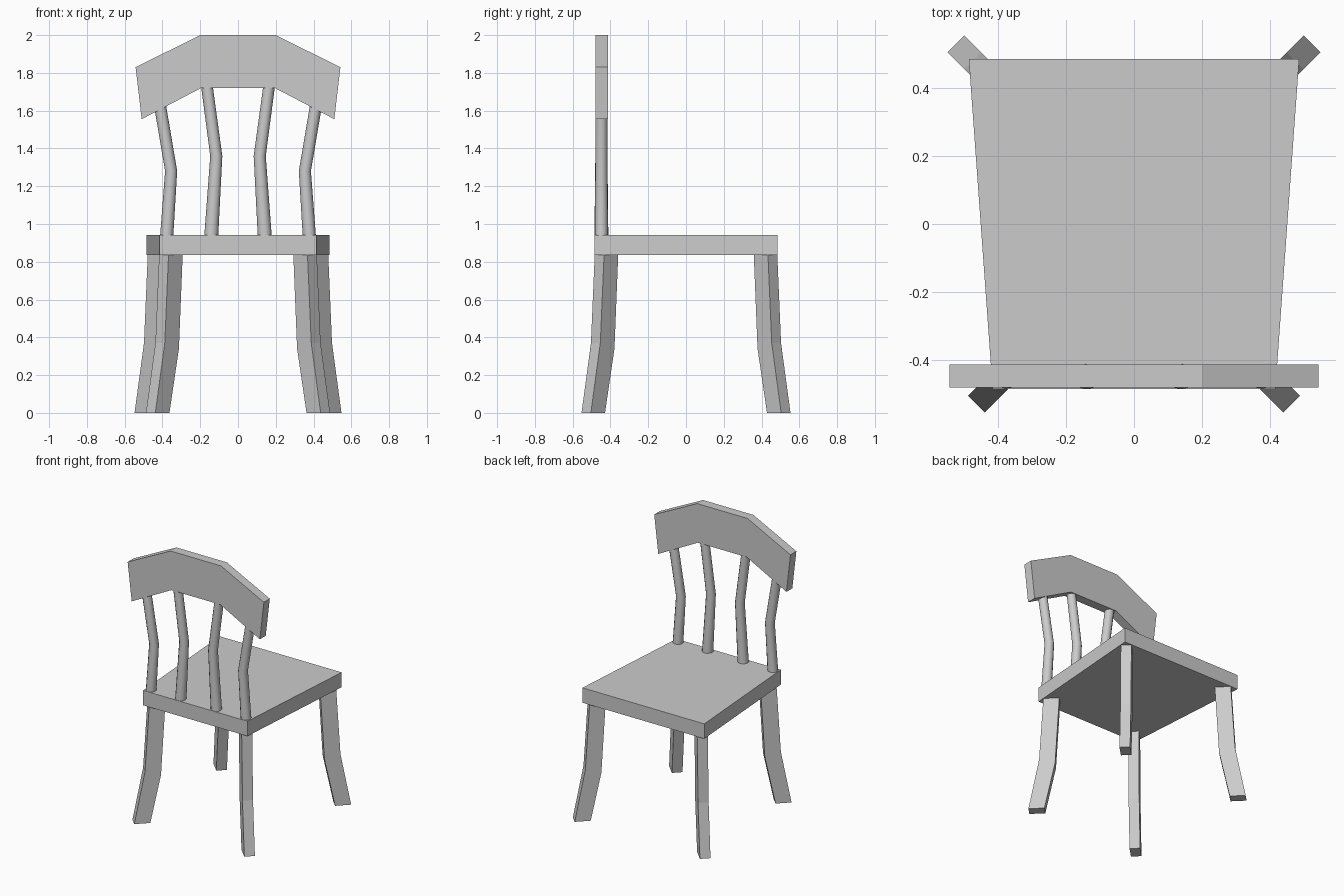
import bpy, bmesh, math
from mathutils import Vector

if "Cube" in bpy.data.objects:
    bpy.data.objects.remove(bpy.data.objects["Cube"])


def loft(name, rings, smooth=False):
    """Closed solid through a list of equal-length point rings."""
    bm = bmesh.new()
    vs = [[bm.verts.new(p) for p in ring] for ring in rings]
    n = len(vs[0])
    for lo, hi in zip(vs, vs[1:]):
        for i in range(n):
            j = (i + 1) % n
            bm.faces.new((lo[i], lo[j], hi[j], hi[i]))
    bm.faces.new(vs[0])
    bm.faces.new(vs[-1])
    bmesh.ops.recalc_face_normals(bm, faces=bm.faces)
    me = bpy.data.meshes.new(name)
    bm.to_mesh(me)
    bm.free()
    ob = bpy.data.objects.new(name, me)
    bpy.context.collection.objects.link(ob)
    if smooth:
        bpy.ops.object.select_all(action='DESELECT')
        ob.select_set(True)
        bpy.context.view_layer.objects.active = ob
        bpy.ops.object.shade_smooth_by_angle(angle=math.radians(40))
    return ob


# Seat: trapezoid slab, wider at the back of the top view
seat = [(-0.415, -0.485), (0.415, -0.485), (0.485, 0.485), (-0.485, 0.485)]
loft("seat", [[(x, y, z) for x, y in seat] for z in (0.835, 0.942)])

# Arched top rail
rail = [(0.2, 2.0), (0.542, 1.83), (0.51, 1.555), (0.195, 1.72)]
outline = rail + [(-x, z) for x, z in reversed(rail)]
loft("top_rail", [[(x, y, z) for x, z in outline] for y in (-0.48, -0.413)])


# Bent legs, rectangular section turned to the diagonal
def leg(name, cx, cy, sx, sy):
    u, v = Vector((1, 1)).normalized(), Vector((-1, 1)).normalized()
    rings = []
    # inward shift, outer height, inner height
    for d, z_out, z_in in ((0, 0, 0), (0.05, 0.37, 0.34), (0.07, 0.84, 0.84)):
        ring = []
        for a, b in ((1, 1), (1, -1), (-1, -1), (-1, 1)):
            p = Vector((cx - d, cy - d)) + u * 0.053 * a + v * 0.035 * b
            ring.append((p.x * sx, p.y * sy, z_out if a > 0 else z_in))
        rings.append(ring)
    loft(name, rings)


# Bent round spindles
def spindle(name, path, sx):
    rings = []
    for x, z, r in path:
        rings.append([(sx * x + r * math.cos(t), -0.448 + r * math.sin(t), z)
                      for t in (math.tau * i / 12 for i in range(12))])
    loft(name, rings, smooth=True)


outer = [(0.378, 0.93, 0.035), (0.354, 1.28, 0.032), (0.414, 1.635, 0.032)]
inner = [(0.142, 0.93, 0.037), (0.115, 1.36, 0.032), (0.166, 1.74, 0.031)]
for side, sx in (("left", -1), ("right", 1)):
    leg("front_leg_" + side, 0.425, 0.491, sx, -1)
    leg("back_leg_" + side, 0.4855, 0.491, sx, 1)
    spindle("outer_spindle_" + side, outer, sx)
    spindle("inner_spindle_" + side, inner, sx)
